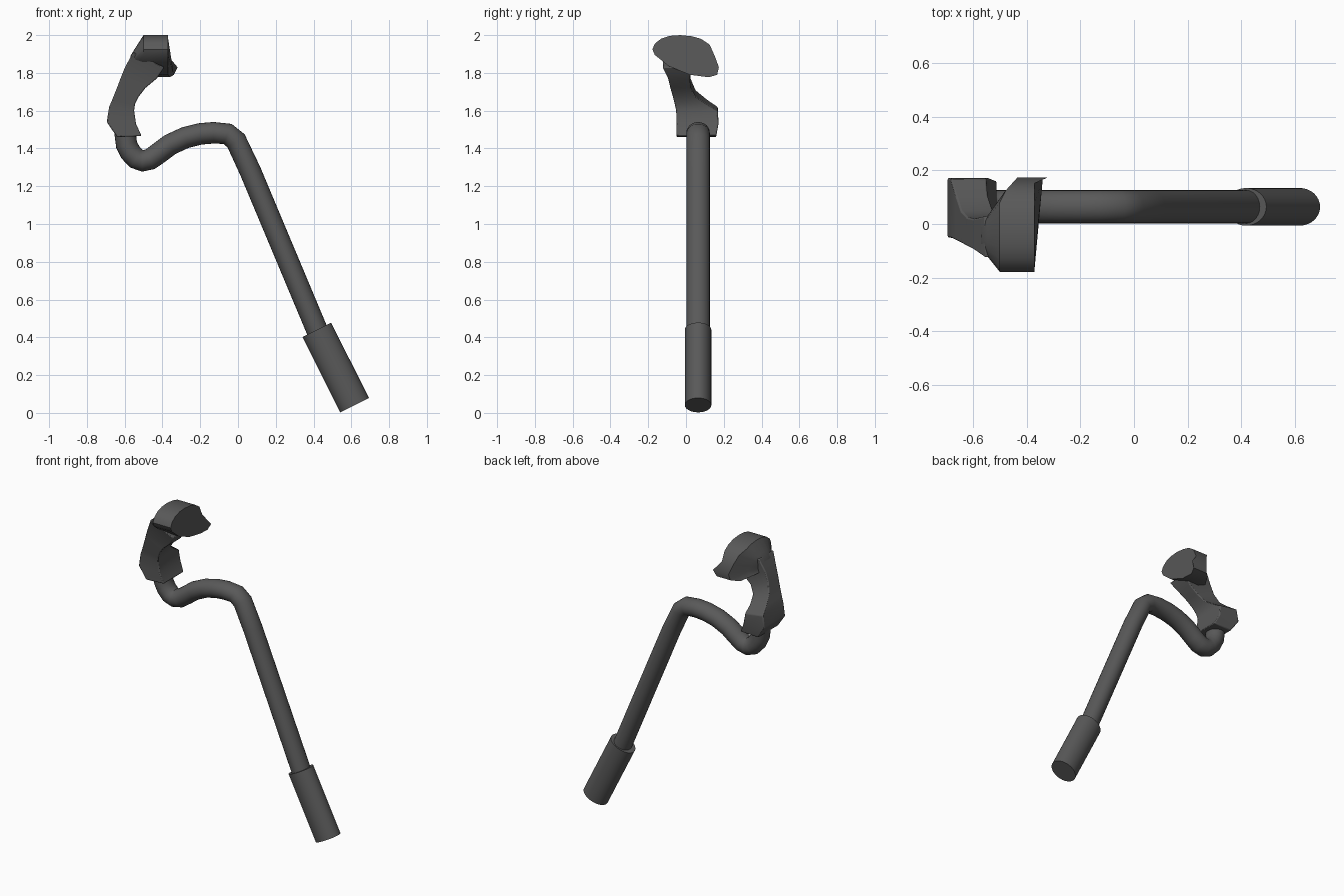
import bpy, bmesh, math
from mathutils import Vector

if "Cube" in bpy.data.objects:
    bpy.data.objects.remove(bpy.data.objects["Cube"])

# Dark grey material shared by all parts
dark = bpy.data.materials.new("dark_grey")
dark.diffuse_color = (0.1, 0.1, 0.1, 1)
dark.use_nodes = True
dark.node_tree.nodes["Principled BSDF"].inputs["Base Color"].default_value = dark.diffuse_color


def finish(ob, angle=35):
    ob.data.materials.append(dark)
    bpy.ops.object.select_all(action='DESELECT')
    ob.select_set(True)
    bpy.context.view_layer.objects.active = ob
    bpy.ops.object.shade_smooth_by_angle(angle=math.radians(angle))


def loft(name, rings, bevel=0.0):
    """Skin a list of equal-length rings and cap both ends."""
    bm = bmesh.new()
    loops = [[bm.verts.new(p) for p in ring] for ring in rings]
    n = len(loops[0])
    for a, b in zip(loops, loops[1:]):
        for i in range(n):
            j = (i + 1) % n
            bm.faces.new((a[i], a[j], b[j], b[i]))
    bm.faces.new(loops[0])
    bm.faces.new(loops[-1])
    bmesh.ops.recalc_face_normals(bm, faces=bm.faces)
    me = bpy.data.meshes.new(name)
    bm.to_mesh(me)
    bm.free()
    ob = bpy.data.objects.new(name, me)
    bpy.context.collection.objects.link(ob)
    if bevel:
        m = ob.modifiers.new("soft_edges", 'BEVEL')
        m.width = bevel
        m.segments = 2
        m.limit_method = 'ANGLE'
        m.angle_limit = math.radians(40)
    finish(ob)
    return ob


# Bent rod: path in the x-z plane, round section
Y = 0.064
path = [(-0.6, 1.50), (-0.59, 1.42), (-0.57, 1.38), (-0.54, 1.347), (-0.505, 1.334),
        (-0.465, 1.343), (-0.42, 1.375), (-0.36, 1.42), (-0.28, 1.457), (-0.2, 1.477),
        (-0.13, 1.483), (-0.055, 1.477), (-0.01, 1.44), (0.065, 1.28), (0.43, 0.41)]
pts = [Vector((x, 0, z)) for x, z in path]
rings = []
for i, p in enumerate(pts):
    d0 = (p - pts[max(i - 1, 0)]).normalized()
    d1 = (pts[min(i + 1, len(pts) - 1)] - p).normalized()
    t = (d0 + d1).normalized()
    side = Vector((t.z, 0, -t.x))
    rings.append([p + side * 0.057 * math.cos(a) + Vector((0, Y + 0.062 * math.sin(a), 0))
                  for a in (k * math.tau / 24 for k in range(24))])
loft("bent_rod", rings)

# Grip sleeve at the lower end
top, low = Vector((0.417, Y, 0.44)), Vector((0.617, Y, 0.041))
bpy.ops.mesh.primitive_cylinder_add(vertices=32, radius=1, depth=(top - low).length,
                                    location=(top + low) / 2)
grip = bpy.context.object
grip.name = "grip_sleeve"
grip.scale = (0.085, 0.07, 1)
d = top - low
grip.rotation_euler = (0, math.atan2(d.x, d.z), 0)
finish(grip)

# Hook neck: four-sided sections (z left, z right, x0, x1, y0, y1)
neck = [(1.46, 1.466, -0.64, -0.51, -0.05, 0.16),
        (1.54, 1.53, -0.695, -0.54, -0.05, 0.172),
        (1.62, 1.60, -0.682, -0.55, -0.052, 0.168),
        (1.66, 1.635, -0.665, -0.545, -0.06, 0.11),
        (1.71, 1.675, -0.645, -0.525, -0.07, 0.05),
        (1.77, 1.72, -0.622, -0.49, -0.083, 0.025),
        (1.83, 1.77, -0.598, -0.43, -0.095, 0.02),
        (1.91, 1.83, -0.555, -0.39, -0.125, 0.03)]
loft("hook_neck", [[(x0, y0, zl), (x1, y0, zr), (x1, y1, zr), (x0, y1, zl)]
                   for zl, zr, x0, x1, y0, y1 in neck], 0.006)

# Hook head: rounded plate facing +x, with the rear tip swept outward
profile = [(-0.178, 1.925), (-0.165, 1.955), (-0.13, 1.982), (-0.085, 1.996), (-0.03, 2.0),
           (0.03, 1.994), (0.08, 1.98), (0.125, 1.95), (0.152, 1.89), (0.174, 1.83),
           (0.165, 1.79), (0.12, 1.777), (0.02, 1.79), (-0.09, 1.835), (-0.165, 1.895)]
tip = {9: 0.05, 10: 0.03, 11: 0.01}   # outward shift of the rear tip points


def head_ring(x, scale, cz=1.84):
    cy = -0.05
    return [(x + max(0, y - 0.1) * 0.9 * scale, cy + (y - cy) * scale, cz + (z - cz) * scale)
            for y, z in profile]


face = [(-0.37 + tip.get(i, 0), y, z) for i, (y, z) in enumerate(profile)]
loft("hook_head", [head_ring(-0.57, 0.3), head_ring(-0.545, 0.56), head_ring(-0.5, 1), face])
